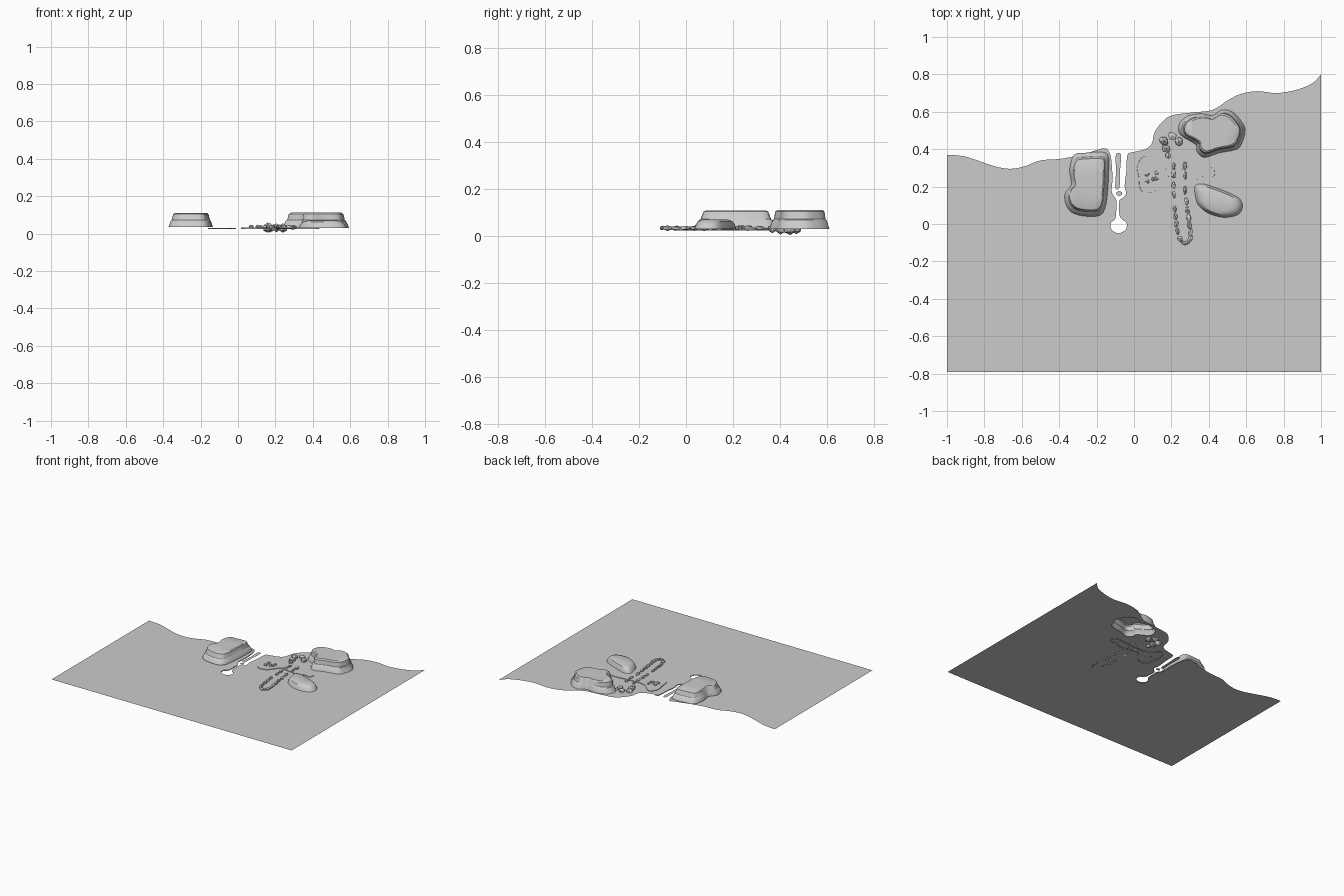
import bpy, bmesh, random
from math import sin, cos, pi, atan2
from mathutils import Vector, Matrix

if "Cube" in bpy.data.objects:
    bpy.data.objects.remove(bpy.data.objects["Cube"])

random.seed(4)
GROUND = 0.03


def spline(pts, closed=True, n=4):
    """Smooth 2D line through points given in hundredths of a unit."""
    p = [Vector((x / 100, y / 100)) for x, y in pts]
    c = len(p)
    get = (lambda i: p[i % c]) if closed else (lambda i: p[max(0, min(c - 1, i))])
    out = []
    for i in range(c if closed else c - 1):
        a, b, d, e = get(i - 1), get(i), get(i + 1), get(i + 2)
        for k in range(n):
            t = k / n
            out.append(0.5 * (2 * b + (d - a) * t + (2 * a - 5 * b + 4 * d - e) * t * t
                              + (3 * b - a - 3 * d + e) * t ** 3))
    return out if closed else out + [p[-1]]


def finish(bm, name, smooth=None):
    me = bpy.data.meshes.new(name)
    bm.to_mesh(me)
    bm.free()
    ob = bpy.data.objects.new(name, me)
    bpy.context.collection.objects.link(ob)
    if smooth:
        bpy.ops.object.select_all(action='DESELECT')
        ob.select_set(True)
        bpy.context.view_layer.objects.active = ob
        bpy.ops.object.shade_smooth_by_angle(angle=smooth)
    return ob


def scaled(loop, s):
    c = sum(loop, Vector((0, 0))) / len(loop)
    return [c + (v - c) * s for v in loop]


def ring(bm, loop, z):
    return [bm.verts.new((v.x, v.y, z)) for v in loop]


def bridge(bm, a, b, closed=True):
    for i in range(len(a) if closed else len(a) - 1):
        j = (i + 1) % len(a)
        bm.faces.new((a[i], a[j], b[j], b[i]))


def sheet(name, loops, z=GROUND):
    """Flat filled sheet; the first loop is the outline, the others holes."""
    bm = bmesh.new()
    edges = []
    for loop in loops:
        vs = ring(bm, loop, z)
        edges += [bm.edges.new((vs[i - 1], vs[i])) for i in range(len(vs))]
    bmesh.ops.triangle_fill(bm, use_beauty=True, edges=edges, normal=(0, 0, 1))
    for f in bm.faces:
        if f.normal.z < 0:
            f.normal_flip()
    return finish(bm, name)


def stack(name, loop, levels, smooth=0.6):
    """Shell from an outline, through (scale, z) levels, capped on top."""
    bm = bmesh.new()
    rings = [ring(bm, scaled(loop, s), z) for s, z in levels]
    for a, b in zip(rings, rings[1:]):
        bridge(bm, a, b)
    cap = bm.faces.new(rings[-1])
    bmesh.ops.triangulate(bm, faces=[cap])
    bmesh.ops.recalc_face_normals(bm, faces=bm.faces)
    return finish(bm, name, smooth)


def stone(name, x, y, z, size, turn=0.0, sub=1, jit=0.18):
    bm = bmesh.new()
    bmesh.ops.create_icosphere(bm, subdivisions=sub, radius=1)
    for v in bm.verts:
        v.co *= 1 + random.uniform(-jit, jit)
    bm.transform(Matrix.Translation((x / 100, y / 100, z)) @ Matrix.Rotation(turn, 4, 'Z')
                 @ Matrix.Diagonal((*size, 1)))
    return finish(bm, name)


# Coast line: west shore, channel with end pond, east shore
west = [(-100, 37), (-90, 36), (-75, 31), (-66, 29.5), (-58, 31), (-50, 34),
        (-38, 35), (-25, 38), (-16, 40.5)]
channel = [(-13, 38), (-12, 33), (-11.5, 24), (-12, 18), (-11, 15.3), (-9.5, 13), (-9.4, 9),
           (-10, 3), (-12.3, 0.5), (-12, -3), (-8.3, -5), (-4.5, -3), (-4, 0.5), (-6.5, 2.6),
           (-7.8, 5), (-8, 12), (-6, 14), (-4.2, 16.5), (-5, 20.5), (-4, 29), (-3.5, 37)]
east = [(0, 38.5), (6, 40), (9.5, 43), (11, 49), (15, 54.5), (20, 58), (30, 59.5), (42, 61),
        (50, 66), (57, 69.5), (66, 71), (76, 70), (86, 71.5), (95, 75), (100, 80)]
coast = spline(west + channel + east, closed=False)

# Mesa outlines
west_mesa = spline([(-32, 37), (-26.5, 38), (-18.5, 38.5), (-14, 37), (-13.5, 29), (-14, 18.5),
                    (-15, 10.5), (-17.5, 5), (-24, 4), (-32, 5.5), (-36, 9.5), (-37, 16),
                    (-33.5, 21), (-34.5, 29)], n=3)
north_mesa = spline([(24.5, 54), (29.5, 58), (36.5, 59), (42, 58), (47, 61), (52.5, 60),
                     (57, 55.5), (59.5, 50.5), (58, 44), (55, 40), (45.5, 38), (37.5, 35.5),
                     (33.5, 39), (33, 42.5), (24.5, 48)], n=3)
south_mesa = spline([(32.5, 20), (36.5, 21.5), (42, 20), (50, 17), (56.5, 13.5), (58, 9),
                     (55.5, 5), (48.5, 3.5), (41.5, 5), (36.5, 8), (33.5, 12)], n=3)

# Ground sheet, open under the hollow north mesa
sheet("ground", [coast + [Vector((1, -0.79)), Vector((-1, -0.79))], scaled(north_mesa, 0.9)])

# Islets in the channel
sheet("channel_strip", [spline([(-9.7, 37), (-7, 37), (-7.5, 28), (-7.8, 19.5), (-10, 19.5),
                                (-9.6, 28)])])
sheet("channel_islet", [[Vector((-0.079 + 0.016 * cos(i * pi / 6), 0.163 + 0.013 * sin(i * pi / 6)))
                         for i in range(12)]])

# Low bank skirting the channel
bm = bmesh.new()
bank = coast[4 * len(west) - 4:4 * (len(west) + len(channel))]
bridge(bm, ring(bm, bank, GROUND), ring(bm, bank, GROUND - 0.006), closed=False)
finish(bm, "channel_bank")

# Mesas with sloped foot, ledge and flat top
stack("west_mesa", west_mesa, [(1, 0.036), (0.91, 0.068), (0.87, 0.072), (0.8, 0.104), (0.74, 0.109)])
stack("north_mesa", north_mesa, [(1, GROUND), (0.9, 0.068), (0.86, 0.072), (0.82, 0.104), (0.75, 0.112)])
stack("south_mesa", south_mesa, [(1, GROUND), (0.92, 0.05), (0.82, 0.063), (0.62, 0.07)])

# Thin clearing with a path running east
stack("clearing", spline([(1.5, 30), (3.5, 35), (6.5, 36), (10, 33), (13.5, 30), (21.5, 29),
                          (32.5, 30), (40.5, 30.5), (43.5, 28), (42, 25), (37.5, 25.5),
                          (32.5, 23.5), (24.5, 24.5), (18, 25.5), (14.5, 21), (11, 17.5),
                          (5.5, 16.5), (3, 19.5), (2.5, 25)], n=3),
      [(1, 0.026), (0.99, 0.034)])

# Hairpin row of stones
row = [(21.2, 31), (21.2, 26.5), (21.2, 20.5), (21.4, 16), (21.8, 8), (22.2, 4), (22.7, 0),
       (23.3, -4), (24.7, -8), (27.3, -10.2), (29.9, -8), (30.2, -4.3), (29.7, -0.5),
       (29.2, 3.5), (28.6, 7.5), (28, 12), (27.3, 18), (27.3, 26), (27.2, 31)]
for i, (x, y) in enumerate(row):
    a, b = row[max(0, i - 1)], row[min(len(row) - 1, i + 1)]
    stone(f"row_stone_{i}", x, y, 0.034,
          (random.uniform(0.018, 0.025), random.uniform(0.01, 0.014), 0.011),
          atan2(b[1] - a[1], b[0] - a[0]))

# Boulders below the north mesa
for i, (x, y, r) in enumerate([(16, 44.5, 0.03), (20.5, 47, 0.026), (24, 44.2, 0.026),
                               (17, 40.3, 0.026), (18.3, 36.8, 0.02)]):
    stone(f"boulder_{i}", x, y, 0.031, (r, r * 0.85, r), random.uniform(0, 3))

# Small blocks in the clearing
for i, (x, y) in enumerate([(7, 26.5), (12, 27.2), (7.2, 22.7), (10.3, 24), (11.8, 24.3)]):
    stone(f"block_{i}", x, y, 0.037, (0.014, 0.01, 0.01), 0.6 + i * 1.3, jit=0.12)
